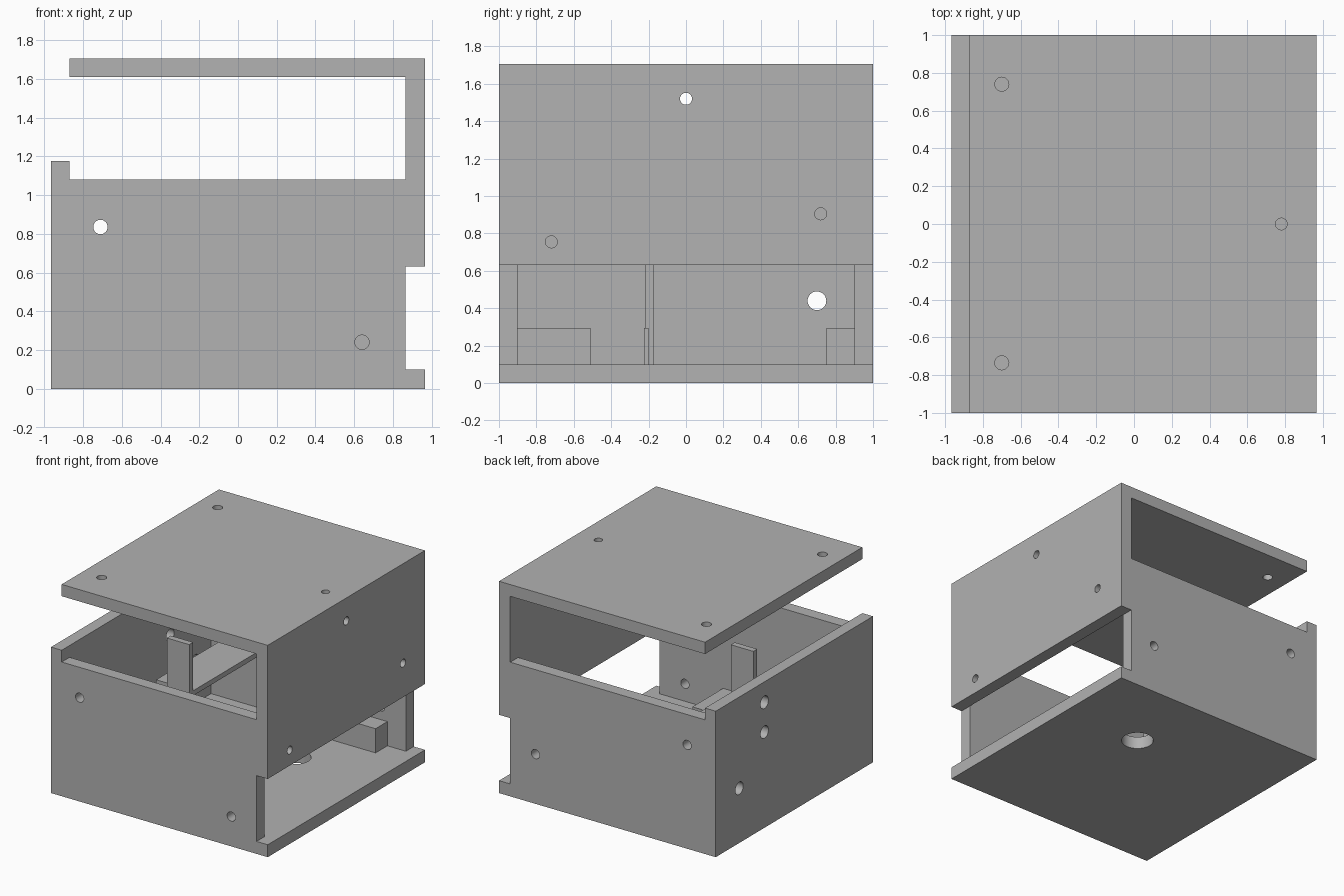
import bpy
import bmesh
from mathutils import Matrix, Vector

cube = bpy.data.objects.get("Cube")
if cube:
    bpy.data.objects.remove(cube, do_unlink=True)

grey = bpy.data.materials.new("plain grey")
grey.use_nodes = True
grey.diffuse_color = (0.445, 0.445, 0.445, 1)
grey.node_tree.nodes["Principled BSDF"].inputs["Base Color"].default_value = grey.diffuse_color


def add_object(name, bm):
    mesh = bpy.data.meshes.new(name)
    bm.to_mesh(mesh)
    bm.free()
    obj = bpy.data.objects.new(name, mesh)
    bpy.context.collection.objects.link(obj)
    return obj


def board(name, xs, ys, zs, axis="Z", holes=()):
    """Box between limits, drilled along axis at (x, y, z, radius)."""
    lo, hi = Vector((xs[0], ys[0], zs[0])), Vector((xs[1], ys[1], zs[1]))
    bm = bmesh.new()
    bmesh.ops.create_cube(bm, size=1, matrix=Matrix.Translation((lo + hi) / 2)
                          @ Matrix.Diagonal((*(hi - lo), 1)))
    obj = add_object(name, bm)
    obj.data.materials.append(grey)
    if not holes:
        return obj
    turn = {"X": Matrix.Rotation(1.570796, 4, "Y"),
            "Y": Matrix.Rotation(1.570796, 4, "X"),
            "Z": Matrix.Identity(4)}[axis]
    bm = bmesh.new()
    for x, y, z, r in holes:
        bmesh.ops.create_cone(bm, cap_ends=True, segments=32, radius1=r, radius2=r,
                              depth=0.3, matrix=Matrix.Translation((x, y, z)) @ turn)
    drill = add_object(name + "_drill", bm)
    drill.hide_render = True
    cut = obj.modifiers.new("holes", "BOOLEAN")
    cut.operation, cut.solver, cut.object = "DIFFERENCE", "EXACT", drill
    bpy.context.view_layer.objects.active = obj
    with bpy.context.temp_override(object=obj, active_object=obj, selected_objects=[obj]):
        bpy.ops.object.modifier_apply(modifier=cut.name)
    bpy.data.objects.remove(drill, do_unlink=True)
    # Smooth bores, sharp rims
    bpy.ops.object.select_all(action="DESELECT")
    obj.select_set(True)
    bpy.ops.object.shade_smooth_by_angle(angle=0.6)
    return obj


W, T = 0.965, 0.87   # outer and inner half widths
depth = (-1, 1)

# Enclosure panels
board("floor", (-T, W), depth, (0, 0.1), "Z", [(0.26, 0.35, 0.05, 0.12)])
board("tall_side_wall", (-W, -T), depth, (0, 1.175), "X",
      [(-0.92, 0.38, 1.01, 0.05), (-0.92, 0.38, 0.77, 0.05), (-0.92, 0.7, 0.44, 0.05)])
board("front_wall", (-T, 0.865), (-1, -0.9), (0.1, 1.08), "Y",
      [(-0.71, -0.95, 0.835, 0.037), (0.64, -0.95, 0.24, 0.037)])
board("back_wall", (-T, 0.865), (0.9, 1), (0.1, 1.08), "Y",
      [(-0.71, 0.95, 0.835, 0.037), (0.64, 0.95, 0.4, 0.037)])
board("hanging_side_panel", (0.865, W), depth, (0.63, 1.705), "X",
      [(0.915, -0.72, 0.755, 0.032), (0.915, 0.72, 0.905, 0.032), (0.915, 0, 1.52, 0.032)])
board("lid", (-T, 0.865), depth, (1.61, 1.705), "Z",
      [(-0.7, 0.74, 1.66, 0.037), (-0.7, -0.735, 1.66, 0.037), (0.78, 0, 1.66, 0.031)])

# Interior mounting parts
board("upright_post", (-0.48, -0.28), (-0.22, -0.17), (0.1, 1.08))
board("shelf", (-0.61, -0.28), (-0.17, 0.9), (0.65, 0.69))
board("back_block", (0.2, 0.7), (0.75, 0.9), (0.1, 0.295))
board("front_block", (-0.1, 0.3), (-0.9, -0.51), (0.1, 0.295))
board("post_foot", (-0.5, -0.2), (-0.225, -0.2), (0.1, 0.295))
